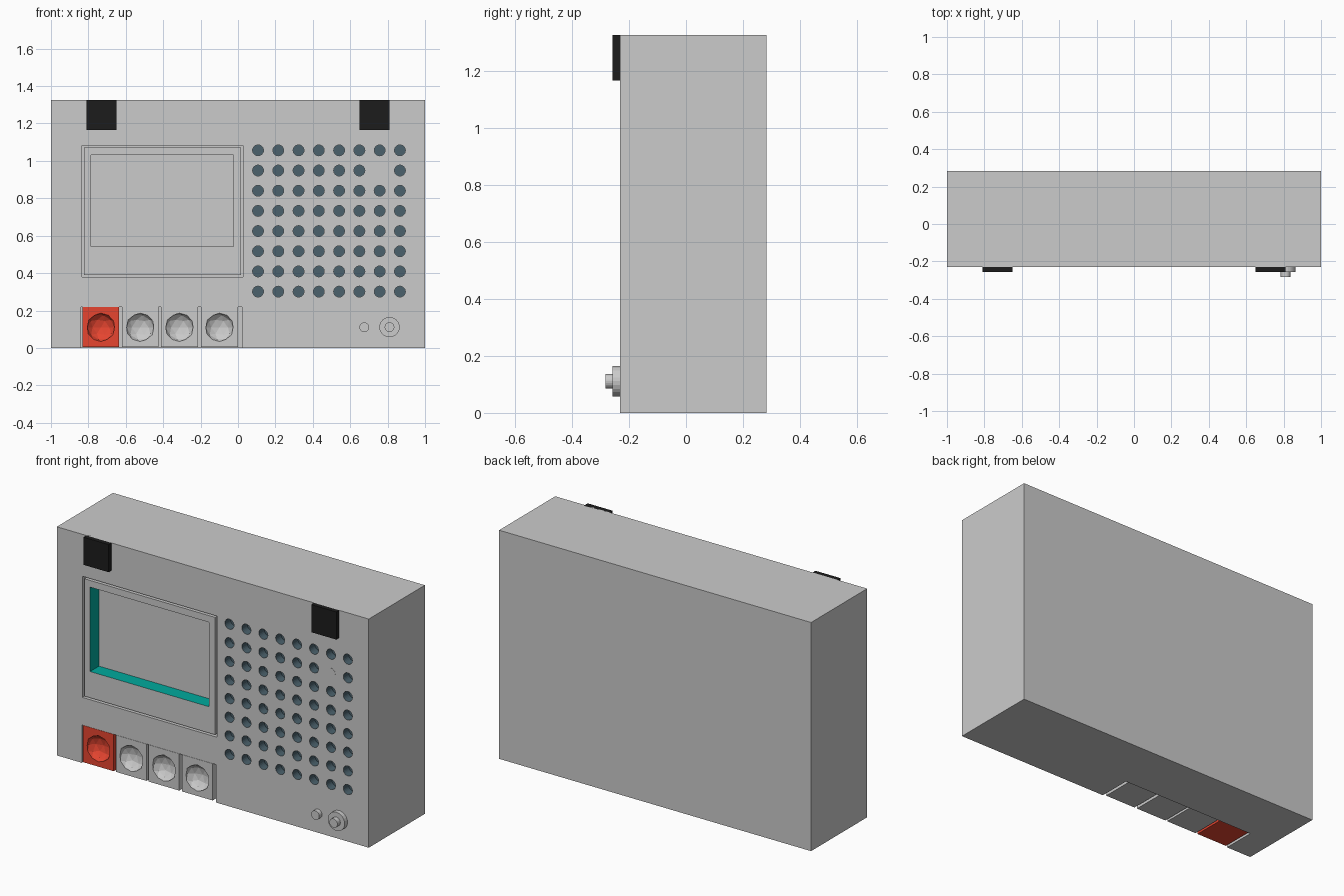
import bpy, bmesh
from math import pi
from mathutils import Matrix, Vector

if "Cube" in bpy.data.objects:
    bpy.data.objects.remove(bpy.data.objects["Cube"])

FRONT, BACK, TOP = -0.231, 0.283, 1.325


def material(name, rgb):
    m = bpy.data.materials.new(name)
    m.diffuse_color = (*rgb, 1)
    m.use_nodes = True
    m.node_tree.nodes["Principled BSDF"].inputs["Base Color"].default_value = m.diffuse_color
    return m


GREY = material("grey", (0.8, 0.8, 0.8))
BLACK = material("black", (0.012, 0.012, 0.012))
RED = material("red", (0.8, 0.06, 0.03))
TEAL = material("teal", (0.0, 0.4, 0.34))
SLATE = material("slate", (0.07, 0.12, 0.15))


def add_box(bm, x, y, z):
    size = Vector((x[1] - x[0], y[1] - y[0], z[1] - z[0]))
    mid = Vector((sum(x), sum(y), sum(z))) / 2
    bmesh.ops.create_cube(bm, size=1, matrix=Matrix.Translation(mid) @ Matrix.Diagonal((*size, 1)))


def add_cyl(bm, x, z, r, y, sides):
    # cylinder lying along the y axis
    m = Matrix.Translation((x, sum(y) / 2, z)) @ Matrix.Rotation(pi / 2, 4, 'X')
    bmesh.ops.create_cone(bm, cap_ends=True, segments=sides, radius1=r, radius2=r,
                          depth=y[1] - y[0], matrix=m)


def finish(name, bm, mat=None):
    me = bpy.data.meshes.new(name)
    bm.to_mesh(me)
    bm.free()
    ob = bpy.data.objects.new(name, me)
    bpy.context.collection.objects.link(ob)
    if mat:
        me.materials.append(mat)
    return ob


def box(name, x, y, z, mat=None):
    bm = bmesh.new()
    add_box(bm, x, y, z)
    return finish(name, bm, mat)


def cyl(name, x, z, r, y, sides=24):
    bm = bmesh.new()
    add_cyl(bm, x, z, r, y, sides)
    return finish(name, bm)


def cut(ob, cutter):
    cutter.hide_render = True
    cutter.hide_viewport = True
    mod = ob.modifiers.new(cutter.name, 'BOOLEAN')
    mod.object = cutter
    mod.operation = 'DIFFERENCE'
    mod.solver = 'EXACT'
    mod.material_mode = 'TRANSFER'


# main case
case = box("case", (-1, 1), (FRONT, BACK), (0, TOP), GREY)

# thin groove around the screen bezel
bm = bmesh.new()
gx, gz, gw, gy = (-0.835, 0.026), (0.38, 1.082), 0.011, (FRONT - 0.05, FRONT + 0.03)
ring = [(gx[0], gz[0]), (gx[1], gz[0]), (gx[1], gz[1]), (gx[0], gz[1])]
inner = [(gx[0] + gw, gz[0] + gw), (gx[1] - gw, gz[0] + gw),
         (gx[1] - gw, gz[1] - gw), (gx[0] + gw, gz[1] - gw)]
loops = [[bm.verts.new((px, y, pz)) for px, pz in pts]
         for pts, y in ((ring, gy[0]), (inner, gy[0]), (inner, gy[1]), (ring, gy[1]))]
for a, b in zip(loops, loops[1:] + loops[:1]):
    for i in range(4):
        bm.faces.new((a[i], a[(i + 1) % 4], b[(i + 1) % 4], b[i]))
bmesh.ops.recalc_face_normals(bm, faces=bm.faces[:])
cut(case, finish("bezel_groove_cutter", bm, GREY))

# deep screen window with teal walls and a grey display at the back
wx, wz, wd = (-0.787, -0.025), (0.543, 1.032), FRONT + 0.085
cut(case, box("window_cutter", wx, (FRONT - 0.05, wd), wz, TEAL))
box("display", wx, (wd - 0.003, wd + 0.01), wz)

# speaker holes, one of them replaced by a flush indicator
bm = bmesh.new()
for i in range(8):
    for j in range(8):
        x, z = 0.107 + i * 0.1084, 0.301 + j * 0.1079
        if (i, j) == (6, 6):
            cyl("indicator", x, z, 0.028, (FRONT - 0.001, FRONT + 0.02))
        else:
            add_cyl(bm, x, z, 0.029, (FRONT - 0.05, FRONT + 0.05), 24)
cut(case, finish("speaker_hole_cutter", bm, SLATE))

# key bay, open at the front and bottom
cut(case, box("key_bay_cutter", (-0.84, 0.022), (FRONT - 0.05, -0.04), (-0.05, 0.22), GREY))

# piano keys with faceted finger dimples
for i, x in enumerate((-0.831, -0.621, -0.411, -0.197)):
    mat = RED if i == 0 else GREY
    name = "record_key" if i == 0 else f"key_{i}"
    key = box(name, (x, x + 0.196), (FRONT, -0.039), (0.006, 0.219), mat)
    bm = bmesh.new()
    m = Matrix.Translation((x + 0.098, FRONT, 0.11)) @ Matrix.Diagonal((0.076, 0.05, 0.076, 1))
    bmesh.ops.create_icosphere(bm, subdivisions=2, radius=1, matrix=m)
    cut(key, finish(name + "_dimple_cutter", bm, mat))

# handle mounts at the top corners
for side, x in (("left", -0.73), ("right", 0.73)):
    box(f"handle_mount_{side}", (x - 0.08, x + 0.08), (FRONT - 0.026, FRONT + 0.01),
        (1.165, TOP), BLACK)

# socket, its centre pin, and a small button
cyl("socket", 0.81, 0.111, 0.054, (FRONT - 0.026, FRONT + 0.01))
cyl("socket_pin", 0.81, 0.111, 0.026, (-0.283, FRONT))
cyl("small_button", 0.675, 0.111, 0.026, (FRONT - 0.026, FRONT + 0.01))
